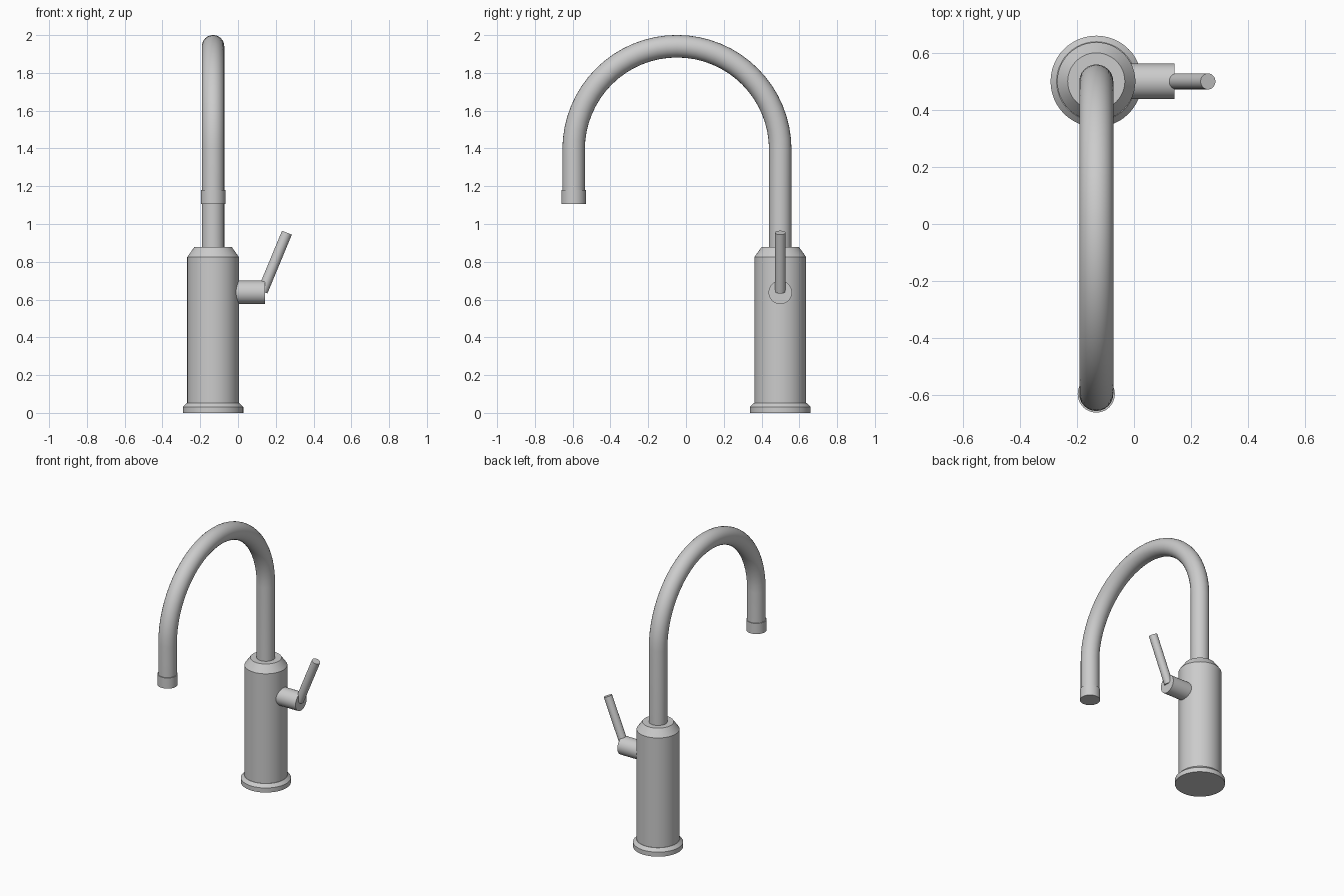
import bpy, bmesh, math
from mathutils import Vector

if "Cube" in bpy.data.objects:
    bpy.data.objects.remove(bpy.data.objects["Cube"])

CX, BACK_Y, TIP_Y = -0.132, 0.499, -0.595
SIDES = 48


def finish(obj):
    bpy.ops.object.select_all(action='DESELECT')
    obj.select_set(True)
    bpy.context.view_layer.objects.active = obj
    bpy.ops.object.shade_smooth_by_angle(angle=math.radians(30))


def lathe(name, profile, origin=(0, 0, 0), axis=(0, 0, 1), sides=SIDES):
    """Closed turned solid from (radius, height) pairs along an axis."""
    bm = bmesh.new()
    rings = [[bm.verts.new((r * math.cos(2 * math.pi * i / sides),
                            r * math.sin(2 * math.pi * i / sides), h))
              for i in range(sides)] for r, h in profile]
    for a, b in zip(rings, rings[1:]):
        for i in range(sides):
            j = (i + 1) % sides
            bm.faces.new((a[i], a[j], b[j], b[i]))
    bm.faces.new(rings[0][::-1])
    bm.faces.new(rings[-1])
    mesh = bpy.data.meshes.new(name)
    bm.to_mesh(mesh)
    bm.free()
    obj = bpy.data.objects.new(name, mesh)
    bpy.context.collection.objects.link(obj)
    obj.location = origin
    obj.rotation_mode = 'QUATERNION'
    obj.rotation_quaternion = Vector((0, 0, 1)).rotation_difference(Vector(axis))
    finish(obj)
    return obj


# Base flange and body with chamfered shoulder
lathe("base_flange", [(0.16, 0), (0.16, 0.032), (0.139, 0.053)], (CX, BACK_Y, 0))
lathe("body", [(0.137, 0.04), (0.137, 0.825), (0.1, 0.877)], (CX, BACK_Y, 0))

# Gooseneck spout: straight riser, half-circle arch, short drop
mid_y, radius = (BACK_Y + TIP_Y) / 2, (BACK_Y - TIP_Y) / 2
arch_z = 1.941 - radius
path = [(BACK_Y, 0.85)]
for i in range(33):
    a = math.pi * i / 32
    path.append((mid_y + radius * math.cos(a), arch_z + radius * math.sin(a)))
path.append((TIP_Y, 1.12))
curve = bpy.data.curves.new("spout", 'CURVE')
curve.dimensions = '3D'
curve.bevel_depth = 0.0595
curve.bevel_resolution = 10
curve.use_fill_caps = True
spline = curve.splines.new('POLY')
spline.points.add(len(path) - 1)
for p, (y, z) in zip(spline.points, path):
    p.co = (CX, y, z, 1)
spout = bpy.data.objects.new("spout", curve)
bpy.context.collection.objects.link(spout)
bpy.ops.object.select_all(action='DESELECT')
spout.select_set(True)
bpy.context.view_layer.objects.active = spout
bpy.ops.object.convert(target='MESH')
finish(bpy.context.view_layer.objects.active)

# Outlet collar at the spout tip
lathe("spout_collar", [(0.065, 1.105), (0.065, 1.18)], (CX, TIP_Y, 0))

# Side valve and tilted lever
lathe("valve_stub", [(0.062, 0), (0.062, 0.222)], (-0.08, BACK_Y, 0.638), (1, 0, 0))
start, end = Vector((0.13, BACK_Y, 0.643)), Vector((0.259, BACK_Y, 0.954))
lathe("lever", [(0.028, 0), (0.028, (end - start).length)], start,
      (end - start).normalized(), 32)
